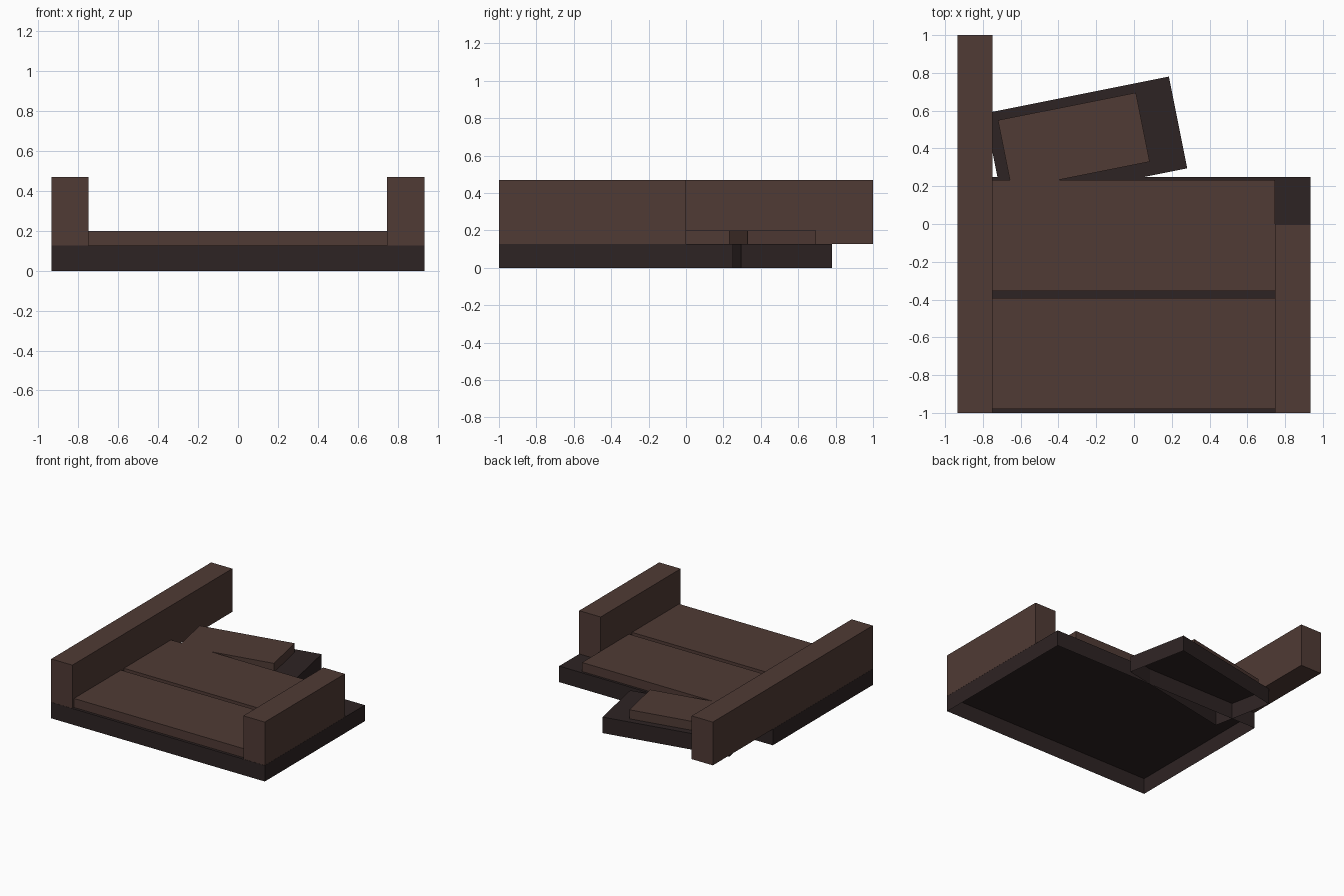
import bpy, bmesh, math
from mathutils import Matrix

if "Cube" in bpy.data.objects:
    bpy.data.objects.remove(bpy.data.objects["Cube"])


def material(name, rgb):
    m = bpy.data.materials.new(name)
    m.diffuse_color = (*rgb, 1.0)
    m.use_nodes = True
    m.node_tree.nodes["Principled BSDF"].inputs["Base Color"].default_value = m.diffuse_color
    return m


brown = material("brown leather", (0.080, 0.043, 0.035))
dark = material("dark frame", (0.027, 0.017, 0.017))


def box(name, x, y, z, mat, angle=0.0, open_bottom=False):
    """Box from (min, max) ranges, turned about the z axis."""
    bm = bmesh.new()
    bmesh.ops.create_cube(bm, size=1.0)
    for v in bm.verts:
        v.co = [r[0] + (c + 0.5) * (r[1] - r[0]) for c, r in zip(v.co, (x, y, z))]
    if open_bottom:
        bm.normal_update()
        bmesh.ops.delete(bm, geom=[f for f in bm.faces if f.normal.z < -0.5],
                         context='FACES_ONLY')
    bm.transform(Matrix.Rotation(angle, 4, 'Z'))
    mesh = bpy.data.meshes.new(name)
    bm.to_mesh(mesh)
    bm.free()
    mesh.materials.append(mat)
    obj = bpy.data.objects.new(name, mesh)
    bpy.context.collection.objects.link(obj)
    return obj


BASE = 0.127          # height of the dark frames
SEAT = 0.199          # top of the cushions
ARM = 0.47            # top of the arms
REST = BASE + 0.0008  # underside of everything resting on the frames
TURN = math.radians(11.3)

# Sofa frame, hollow underneath
box("sofa_frame", (-0.935, 0.935), (-1.0, 0.25), (0, BASE), dark, open_bottom=True)

# Long back rest and short arm
box("long_arm", (-0.935, -0.75), (-1.0, 1.0), (REST, ARM), brown)
box("short_arm", (0.747, 0.935), (-1.0, 0.0), (REST, ARM), brown)

# Two seat cushions with a gap between them
for name, y in (("front_cushion", (-0.98, -0.392)), ("back_cushion", (-0.355, 0.233))):
    box(name, (-0.75, 0.747), y, (REST, SEAT), brown)

# Turned side seat: hollow frame and its cushion
box("side_seat_frame", (-0.66, 0.334), (0.234, 0.729), (0, BASE), dark, TURN, True)
box("side_seat_cushion", (-0.599, 0.146), (0.307, 0.680), (REST, SEAT), brown, TURN)
